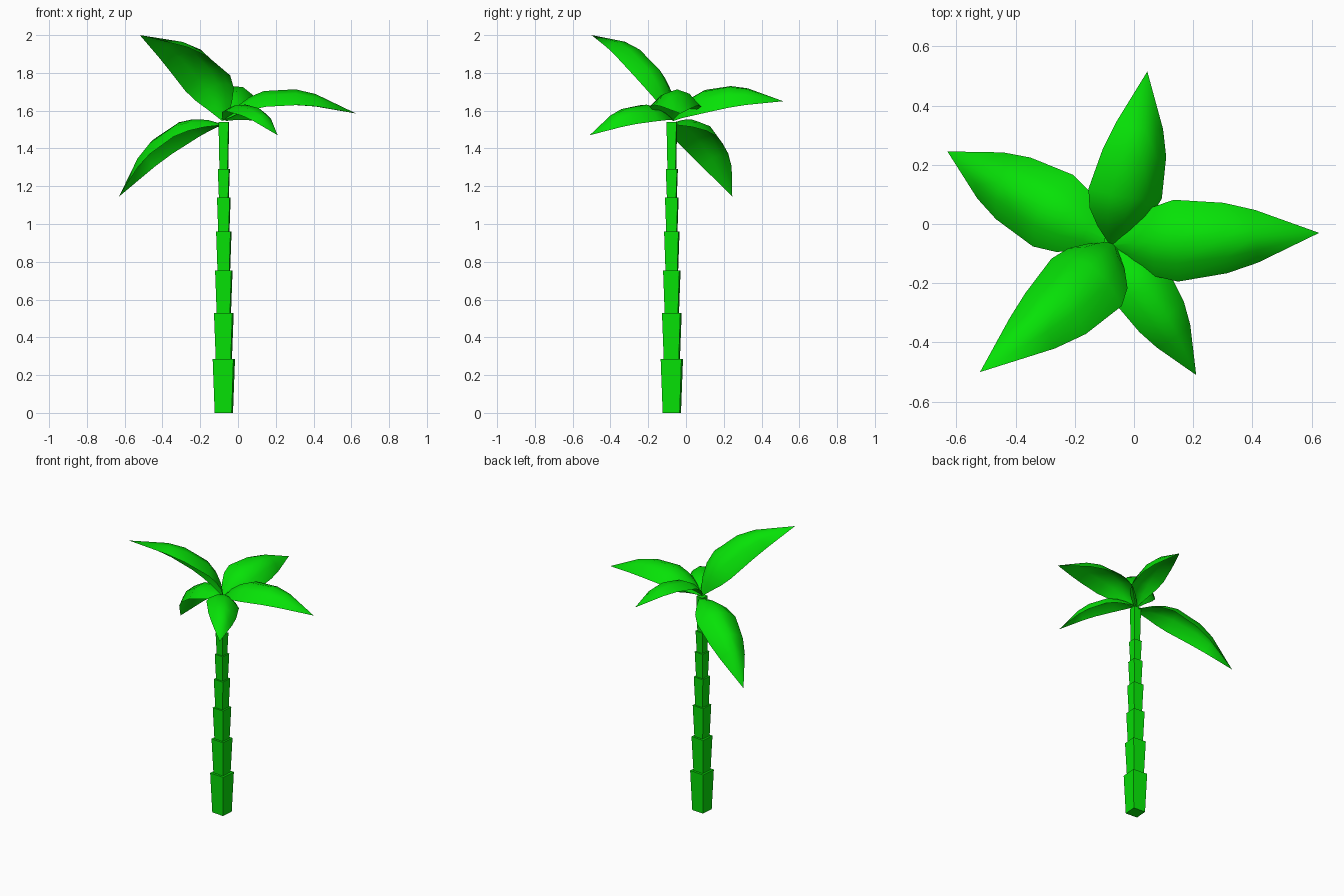
import bpy, bmesh, math
from mathutils import Vector, Matrix

cube = bpy.data.objects.get("Cube")
if cube:
    bpy.data.objects.remove(cube, do_unlink=True)

green = bpy.data.materials.new("palm_green")
green.use_nodes = True
colour = (0.002, 0.76, 0.002, 1)
green.diffuse_color = colour
green.node_tree.nodes["Principled BSDF"].inputs["Base Color"].default_value = colour

CENTRE = Vector((-0.075, -0.075, 0))
CROWN = Vector((-0.072, -0.068, 1.55))


def finish(bm, name, smooth):
    bmesh.ops.recalc_face_normals(bm, faces=bm.faces)
    mesh = bpy.data.meshes.new(name)
    for f in bm.faces:
        f.smooth = smooth
    bm.to_mesh(mesh)
    bm.free()
    mesh.materials.append(green)
    obj = bpy.data.objects.new(name, mesh)
    bpy.context.collection.objects.link(obj)
    return obj


# Trunk: stacked square segments, each flaring towards its top
levels = [0, 0.285, 0.53, 0.755, 0.96, 1.14, 1.29, 1.54]
for i, (low, high) in enumerate(zip(levels, levels[1:])):
    half = 0.055 * 0.885 ** i
    height = high - low
    bm = bmesh.new()
    bmesh.ops.create_cone(bm, cap_ends=True, segments=4,
                          radius1=half * 0.82 * math.sqrt(2),
                          radius2=half * math.sqrt(2), depth=height,
                          matrix=Matrix.Rotation(math.radians(40.5), 4, "Z"))
    bmesh.ops.translate(bm, verts=bm.verts,
                        vec=CENTRE + Vector((0, 0, low + height / 2)))
    finish(bm, f"trunk_segment_{i + 1}", False)

# Leaf stations: distance along, half width, ridge height (per unit length)
STATIONS = [(0, 0.02, 0.0), (0.1, 0.1, 0.1), (0.2, 0.163, 0.165),
            (0.31, 0.194, 0.205), (0.55, 0.167, 0.206), (0.7, 0.125, 0.163)]
# Cross-section: sideways share of width, share of ridge height
SECTION = [(-1, 0.42), (-0.55, 0.84), (0, 1), (0.55, 0.84), (1, 0.42)]
PIVOT = 0.7


def leaf(name, tip, width=1.0, roll=0, bow=0.0, drop=0.0):
    """Arched, cupped leaf; roll lifts its left edge, bow bends it left."""
    base = CROWN - Vector((0, 0, drop))
    along = Vector(tip) - base
    length = along.length
    side = Vector((-along.y, along.x, 0)).normalized()
    up = along.normalized().cross(side)
    turn = Matrix.Rotation(math.radians(roll), 3, along)
    rolled_side, rolled_up = turn @ side, turn @ up
    if rolled_side.z * roll < 0:
        rolled_side, rolled_up = side @ turn, up @ turn
    bm = bmesh.new()
    rows = []
    for t, w, h in STATIONS:
        spine = (base + along * t + up * (h * PIVOT * length)
                 + side * (bow * math.sin(math.pi * t)))
        rows.append([bm.verts.new(spine
                                  + rolled_side * (s * w * width * length)
                                  + rolled_up * (h * (k - PIVOT) * length))
                     for s, k in SECTION])
    point = bm.verts.new(tip)
    for a, b in zip(rows, rows[1:]):
        for j in range(len(SECTION) - 1):
            bm.faces.new((a[j], b[j], b[j + 1], a[j + 1]))
    for j in range(len(SECTION) - 1):
        bm.faces.new((rows[-1][j], point, rows[-1][j + 1]))
    obj = finish(bm, name, True)
    # keep the upper surface facing outwards
    if sum(p.normal.dot(up) for p in obj.data.polygons) < 0:
        obj.data.flip_normals()


leaf("back_leaf", (0.045, 0.515, 1.65), 1.15, roll=22, bow=-0.025)
leaf("left_leaf", (0.625, -0.03, 1.585), 1.02)
leaf("front_leaf", (0.21, -0.51, 1.47), 1.06, roll=-14, bow=0.015)
leaf("raised_leaf", (-0.52, -0.5, 2.0), roll=20, bow=0.02)
leaf("drooping_leaf", (-0.63, 0.245, 1.145), 0.96, drop=0.025)
